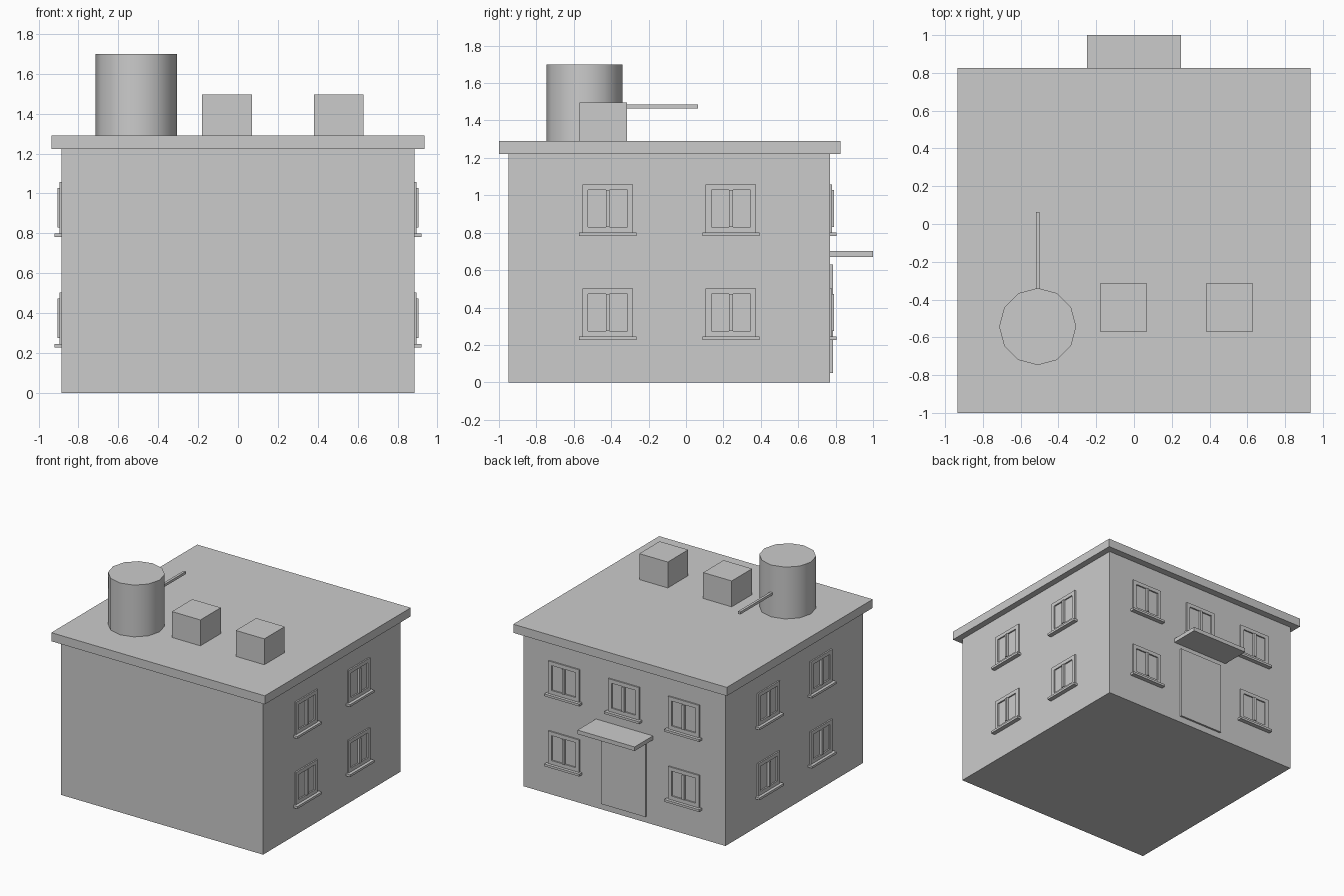
import bpy, math
from mathutils import Matrix, Vector

cube = bpy.data.objects.get("Cube")
if cube:
    bpy.data.objects.remove(cube, do_unlink=True)

grey = bpy.data.materials.new("plain_grey")
grey.use_nodes = True
colour = (0.6, 0.6, 0.6, 1)
grey.diffuse_color = colour
grey.node_tree.nodes["Principled BSDF"].inputs["Base Color"].default_value = colour


def box(name, lo, hi, place=Matrix()):
    """Box between two corners, moved by a placement matrix."""
    corners = [(x, y, z) for x in (lo[0], hi[0]) for y in (lo[1], hi[1]) for z in (lo[2], hi[2])]
    faces = [(0, 1, 3, 2), (4, 6, 7, 5), (0, 4, 5, 1), (2, 3, 7, 6), (0, 2, 6, 4), (1, 5, 7, 3)]
    mesh = bpy.data.meshes.new(name)
    mesh.from_pydata([place @ Vector(c) for c in corners], [], faces)
    mesh.materials.append(grey)
    obj = bpy.data.objects.new(name, mesh)
    bpy.context.collection.objects.link(obj)
    return obj


# Main block, roof slab and roof boxes
box("walls", (-0.885, -0.95, 0), (0.885, 0.77, 1.225))
box("roof_slab", (-0.935, -1, 1.222), (0.935, 0.825, 1.29))
for x in (-0.18, 0.38):
    box("roof_box", (x, -0.57, 1.28), (x + 0.25, -0.315, 1.495))

# Water tank with its outlet pipe
bpy.ops.mesh.primitive_cylinder_add(vertices=12, radius=0.204, depth=0.42, location=(-0.51, -0.543, 1.49))
tank = bpy.context.object
tank.name = "water_tank"
tank.data.materials.append(grey)
bpy.ops.object.shade_smooth_by_angle(angle=math.radians(40))
box("tank_pipe", (-0.52, -0.36, 1.465), (-0.5, 0.063, 1.485))


def window(place):
    """Framed window; local x runs along the wall, y points out of it."""
    box("window_sill", (-0.153, -0.01, -0.018), (0.153, 0.035, 0), place)
    for side in (-1, 1):
        a, b = sorted((side * 0.135, side * 0.105))
        box("window_jamb", (a, -0.01, 0), (b, 0.011, 0.257), place)
    box("window_head", (-0.105, -0.01, 0.227), (0.105, 0.011, 0.257), place)
    box("window_foot", (-0.105, -0.01, 0), (0.105, 0.011, 0.03), place)
    box("window_mullion", (-0.01, -0.01, 0.03), (0.01, 0.02, 0.227), place)


for z in (0.245, 0.8):
    # Side windows
    for side in (-1, 1):
        for y in (-0.418, 0.24):
            window(Matrix.Translation((side * 0.885, y, z)) @ Matrix.Rotation(-side * math.pi / 2, 4, "Z"))
    # Back windows, with the door taking the lower middle bay
    for x in (-0.525, 0, 0.525):
        if x or z > 0.5:
            window(Matrix.Translation((x, 0.77, z)))

# Back door and canopy
box("door", (-0.195, 0.76, 0.05), (0.195, 0.785, 0.63))
box("canopy", (-0.25, 0.76, 0.67), (0.25, 1, 0.702))
